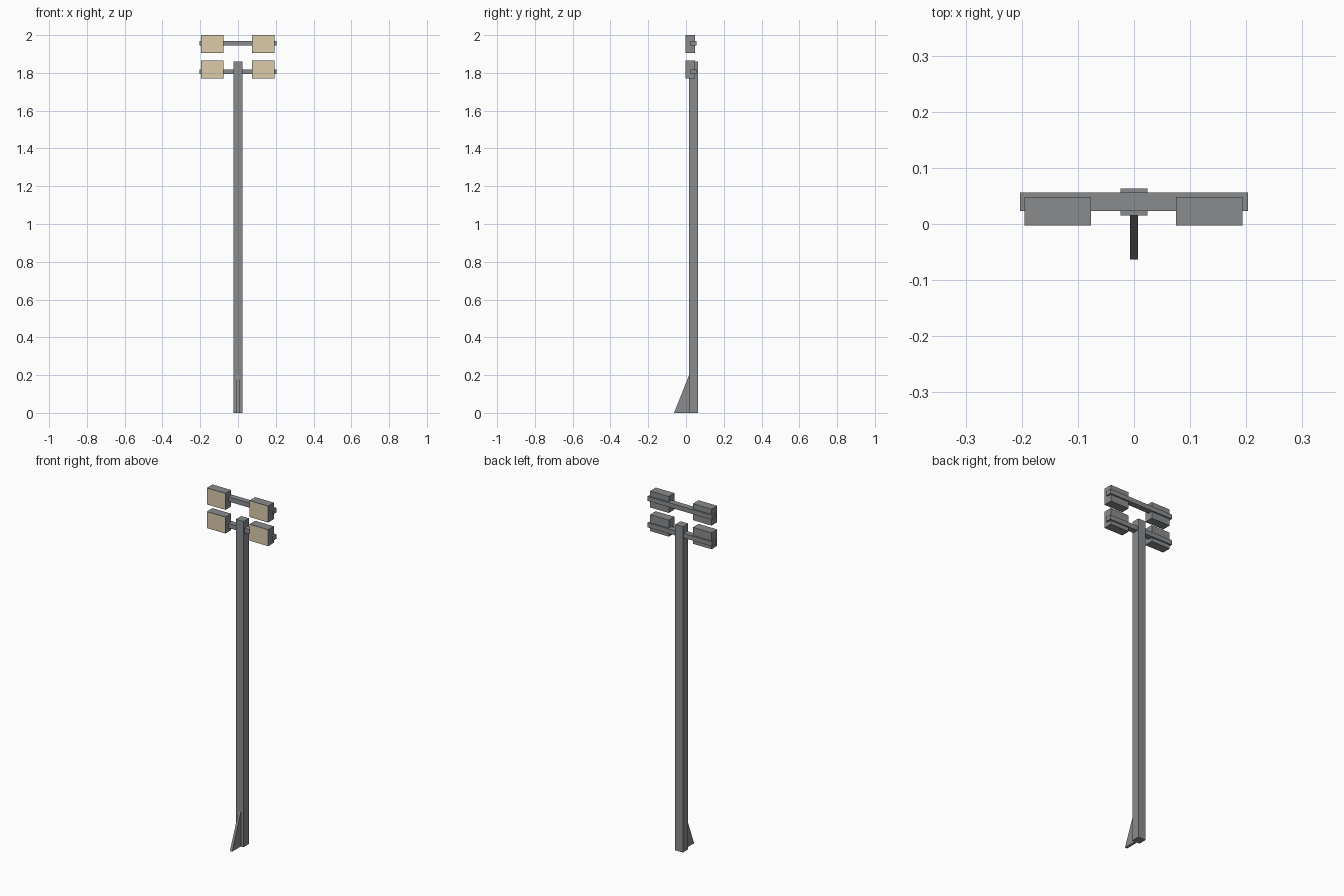
import bpy, bmesh

if "Cube" in bpy.data.objects:
    bpy.data.objects.remove(bpy.data.objects["Cube"])

def new_object(name, bm):
    mesh = bpy.data.meshes.new(name)
    bmesh.ops.recalc_face_normals(bm, faces=bm.faces)
    bm.to_mesh(mesh)
    bm.free()
    obj = bpy.data.objects.new(name, mesh)
    bpy.context.collection.objects.link(obj)
    return obj

def box_mesh(x, y, z):
    bm = bmesh.new()
    bmesh.ops.create_cube(bm, size=1)
    for v in bm.verts:
        for i, (lo, hi) in enumerate((x, y, z)):
            v.co[i] = hi if v.co[i] > 0 else lo
    return bm

grey = bpy.data.materials.new("housing_grey")
grey.diffuse_color = (0.25, 0.26, 0.27, 1)
grey.use_nodes = True
grey.node_tree.nodes["Principled BSDF"].inputs["Base Color"].default_value = grey.diffuse_color
cream = bpy.data.materials.new("lamp_cream")
cream.diffuse_color = (0.72, 0.60, 0.40, 1)
cream.use_nodes = True
cream.node_tree.nodes["Principled BSDF"].inputs["Base Color"].default_value = cream.diffuse_color

# Pole
new_object("pole", box_mesh((-0.024, 0.024), (0.015, 0.063), (0, 1.86))).data.materials.append(grey)

# Triangular brace at the foot
bm = bmesh.new()
tri = bm.faces.new([bm.verts.new((-0.007, y, z)) for y, z in ((-0.063, 0), (0.016, 0), (0.016, 0.2))])
ext = bmesh.ops.extrude_face_region(bm, geom=[tri])
for v in ext["geom"]:
    if isinstance(v, bmesh.types.BMVert):
        v.co.x = 0.007
new_object("foot_brace", bm).data.materials.append(grey)

# Two rows: a crossbar carrying a pair of floodlights
for row, bar_z, lamp_z in (("lower", 1.806, 1.818), ("upper", 1.957, 1.953)):
    bar = box_mesh((-0.203, 0.203), (0.023, 0.056), (bar_z - 0.013, bar_z + 0.013))
    new_object(row + "_crossbar", bar).data.materials.append(grey)
    for side, cx in (("left", -0.136), ("right", 0.134)):
        bm = box_mesh((cx - 0.059, cx + 0.059), (-0.003, 0.048), (lamp_z - 0.047, lamp_z + 0.047))
        bm.normal_update()
        front = min(bm.faces, key=lambda f: f.calc_center_median().y)
        # Thin frame around the lit panel
        bmesh.ops.inset_region(bm, faces=[front], thickness=0.004)
        front.material_index = 1
        lamp = new_object(f"{row}_{side}_floodlight", bm)
        lamp.data.materials.append(grey)
        lamp.data.materials.append(cream)
